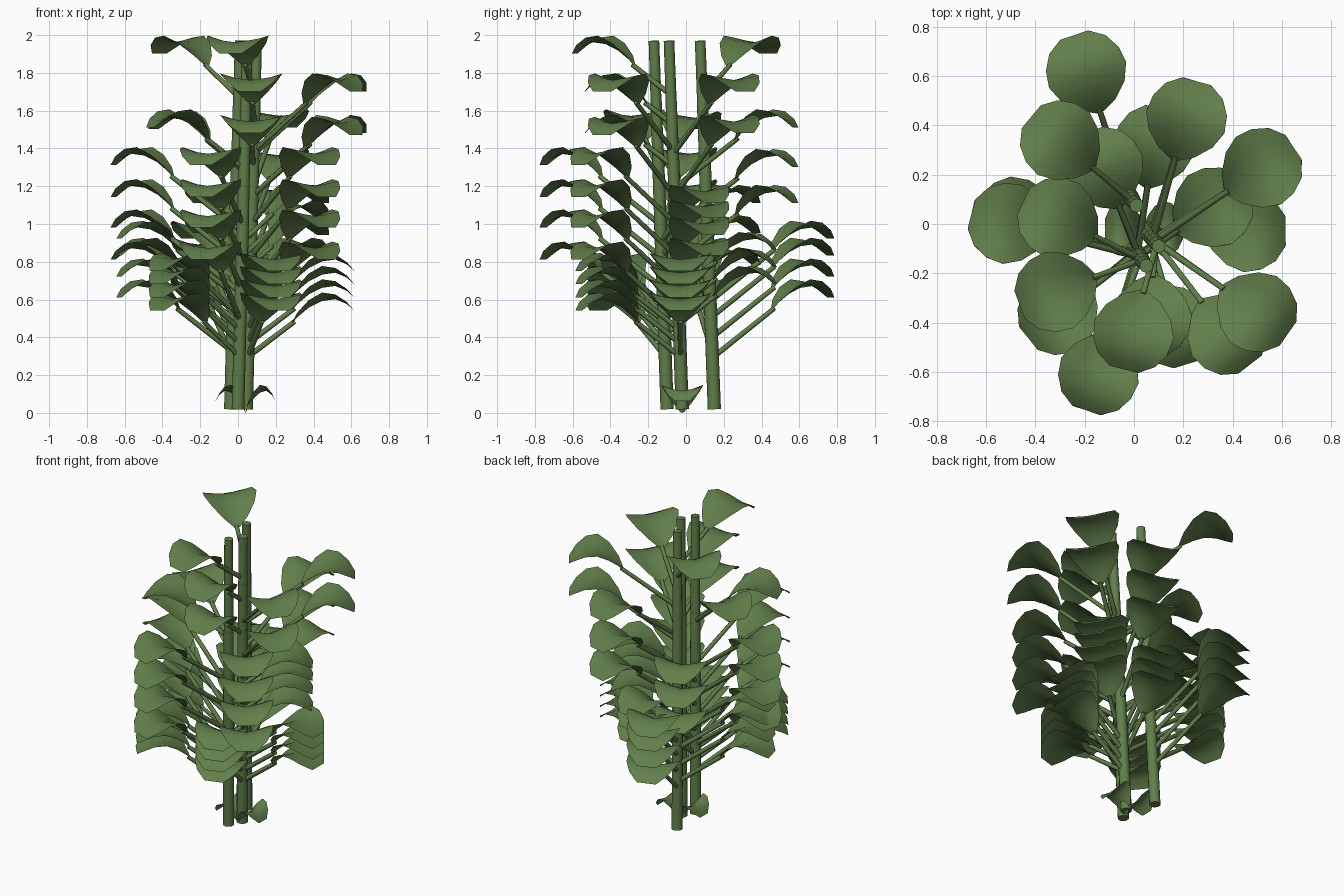
import bpy, bmesh, math
from mathutils import Vector

cube = bpy.data.objects.get("Cube")
if cube:
    bpy.data.objects.remove(cube)

green = bpy.data.materials.new("leaf green")
green.use_nodes = True
colour = (0.12, 0.21, 0.07, 1)
green.diffuse_color = colour
green.node_tree.nodes["Principled BSDF"].inputs["Base Color"].default_value = colour


def add(name, mesh):
    obj = bpy.data.objects.new(name, mesh)
    bpy.context.collection.objects.link(obj)
    return obj


def rod(name, a, b, r1, r2, sides):
    """Tapered cylinder from a to b."""
    bm = bmesh.new()
    d = b - a
    bmesh.ops.create_cone(bm, cap_ends=True, segments=sides, radius1=r1, radius2=r2, depth=d.length)
    for f in bm.faces:
        f.smooth = len(f.verts) == 4
    mesh = bpy.data.meshes.new(name)
    bm.to_mesh(mesh)
    bm.free()
    mesh.materials.append(green)
    obj = add(name, mesh)
    obj.rotation_euler = d.to_track_quat("Z", "Y").to_euler()
    obj.location = (a + b) / 2


def leaf_mesh():
    """Arched blade with raised wings: reach, half width, midrib height, edge height."""
    rows = [(0, .015, 0, .005), (.03, .075, .035, .06), (.09, .135, .085, .125),
            (.16, .165, .12, .165), (.23, .155, .13, .155), (.29, .12, .105, .115),
            (.33, .06, .07, .07)]
    bm = bmesh.new()
    grid = []
    for u, w, mid, edge in rows:
        grid.append([bm.verts.new((u, w * t, mid + (edge - mid) * abs(t) ** 1.3))
                     for t in (-1, -.5, 0, .5, 1)])
    for r, s in zip(grid, grid[1:]):
        for i in range(4):
            bm.faces.new((r[i], s[i], s[i + 1], r[i + 1])).smooth = True
    mesh = bpy.data.meshes.new("leaf")
    bm.to_mesh(mesh)
    bm.free()
    mesh.materials.append(green)
    return mesh


# Three leaning stems: foot and top
stems = {
    "A": (Vector((-.04, .15, .02)), Vector((.01, .075, 1.97))),
    "B": (Vector((.045, -.02, .02)), Vector((.10, -.09, 1.97))),
    "C": (Vector((0, -.10, .02)), Vector((.05, -.17, 1.97))),
}


def on_stem(key, z):
    foot, top = stems[key]
    return foot.lerp(top, (z - foot.z) / (top.z - foot.z))


# Stem sections, each a little thinner than the one below
levels = [.02, 1.02, 1.34, 1.65, 1.97]
for key in stems:
    for i in range(4):
        r = .035 - .002 * i
        rod("stem_section", on_stem(key, levels[i]), on_stem(key, levels[i + 1]), r, r - .001, 10)

blade = leaf_mesh()


def leaf(key, x, y, z_top):
    """Blade centred over (x, y) with its crest at z_top, on a stalk from its stem."""
    base_z = z_top - .168
    root = on_stem(key, max(base_z - .2, .1))
    d = Vector((x - root.x, y - root.y, 0))
    reach = max(d.length - .165, .05)
    d.normalize()
    base = Vector((x, y, base_z)) - d * .165
    start = on_stem(key, base_z - .75 * reach)
    rod("leaf_stalk", start, base + d * .015 + Vector((0, 0, .012)), .015, .013, 6)
    obj = add("leaf", blade)
    obj.location = base
    obj.rotation_euler.z = math.atan2(d.y, d.x)


# Columns of leaves: stem, centre, crest heights
upper = (1.41, 1.24, 1.08, .91)
middle = (1.02, .93, .82, .71)
lower = (.85, .78, .71, .64)
columns = [
    ("A", -.19, .61, middle), ("A", -.29, .33, (2.0,)),
    ("B", .21, .42, (1.61, 1.40, 1.21)), ("B", .51, .22, (1.80, 1.58)),
    ("B", .45, -.03, lower), ("C", .31, .06, (1.21, 1.13, 1.04, .93)),
    ("B", .49, -.35, (1.80, 1.57)), ("B", .37, -.44, upper),
    ("B", .17, -.41, lower), ("B", 0, -.43, (2.0,)), ("B", .07, -.37, (1.80, 1.58)),
    ("C", -.14, -.60, upper), ("C", -.31, -.27, (1.61,)),
    ("C", -.30, -.36, lower), ("C", -.30, .02, (1.60,)),
    ("C", -.50, 0, upper), ("A", -.47, .03, middle),
    ("C", -.12, .22, (1.21, 1.05, .88)), ("C", .08, .31, (.96, .87, .78)),
]
for key, x, y, heights in columns:
    for z in heights:
        leaf(key, x, y, z)

# Pair of small leaves at the foot of one stem
for side in (1, -1):
    sprout = add("small_leaf", blade)
    sprout.location = (.04, -.02, 0)
    sprout.scale = (.48, .68, .9)
    sprout.rotation_euler.z = 0 if side == 1 else math.pi
